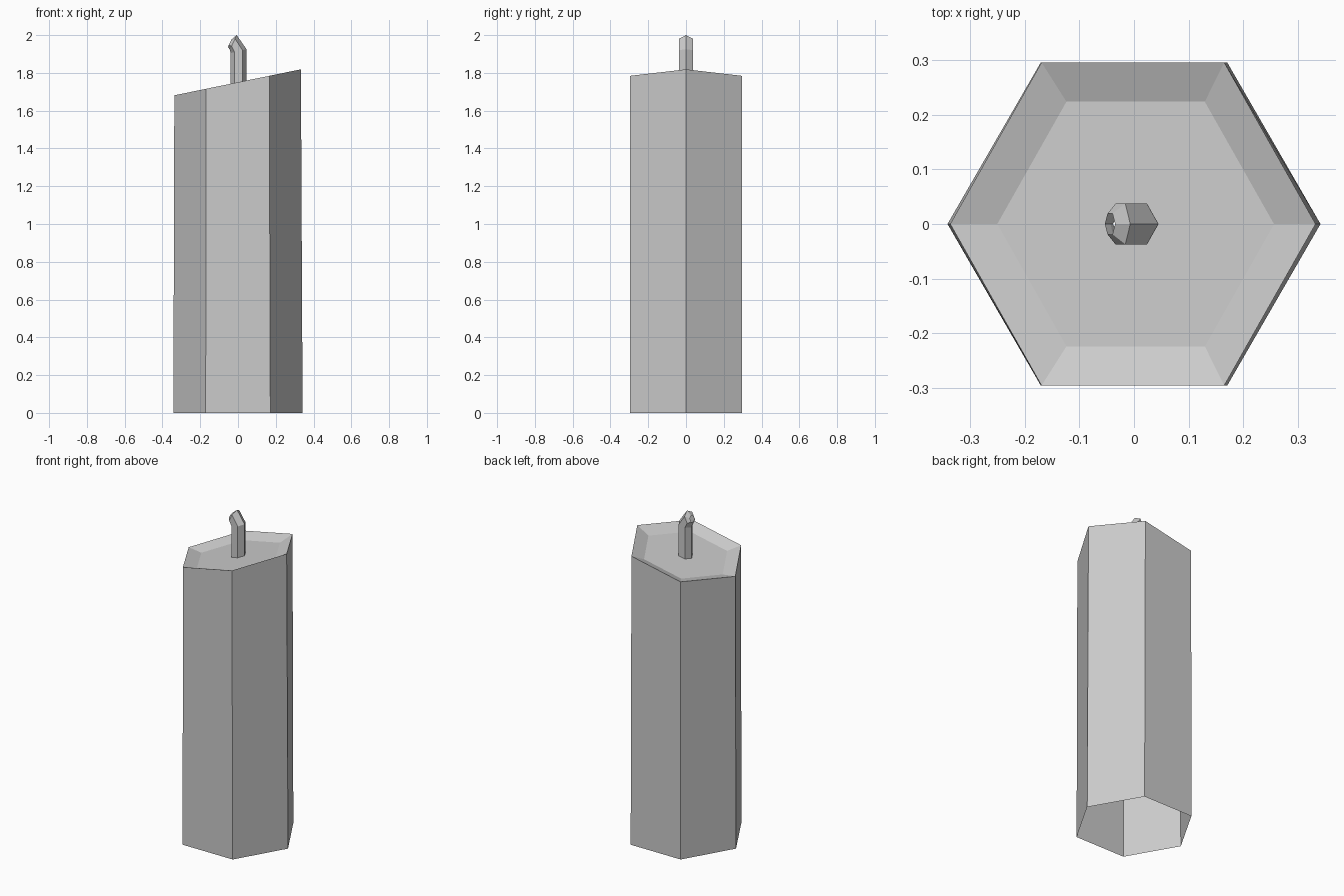
import bpy, bmesh
from math import sin, cos, radians

if "Cube" in bpy.data.objects:
    bpy.data.objects.remove(bpy.data.objects["Cube"])

SLOPE = radians(11.6)
bm = bmesh.new()


def ring(cx, cz, r, tilt=0.0):
    """Hexagon of verts, tilted about the y axis."""
    out = []
    for k in range(6):
        a = radians(60 * k)
        u = r * cos(a)
        out.append(bm.verts.new((cx + u * cos(tilt), r * sin(a), cz + u * sin(tilt))))
    return out


def loft(rings):
    for a, b in zip(rings, rings[1:]):
        for i in range(6):
            j = (i + 1) % 6
            bm.faces.new((a[i], a[j], b[j], b[i]))


loft([
    # wax body, open underneath, with slanted rim
    ring(0, 0, 0.342),
    ring(-0.002, 1.75, 0.342, SLOPE),
    # sunken dish on top
    ring(0.003, 1.722, 0.259, SLOPE),
    # wick rising from the dish and curling over to an open tip
    ring(0.003, 1.722, 0.043, SLOPE),
    ring(0.003, 1.915, 0.043, radians(14)),
    ring(-0.025, 1.961, 0.043, radians(65)),
    ring(-0.044, 1.957, 0.022, radians(65)),
])

mesh = bpy.data.meshes.new("candle")
bm.to_mesh(mesh)
bm.free()
candle = bpy.data.objects.new("candle", mesh)
bpy.context.collection.objects.link(candle)
